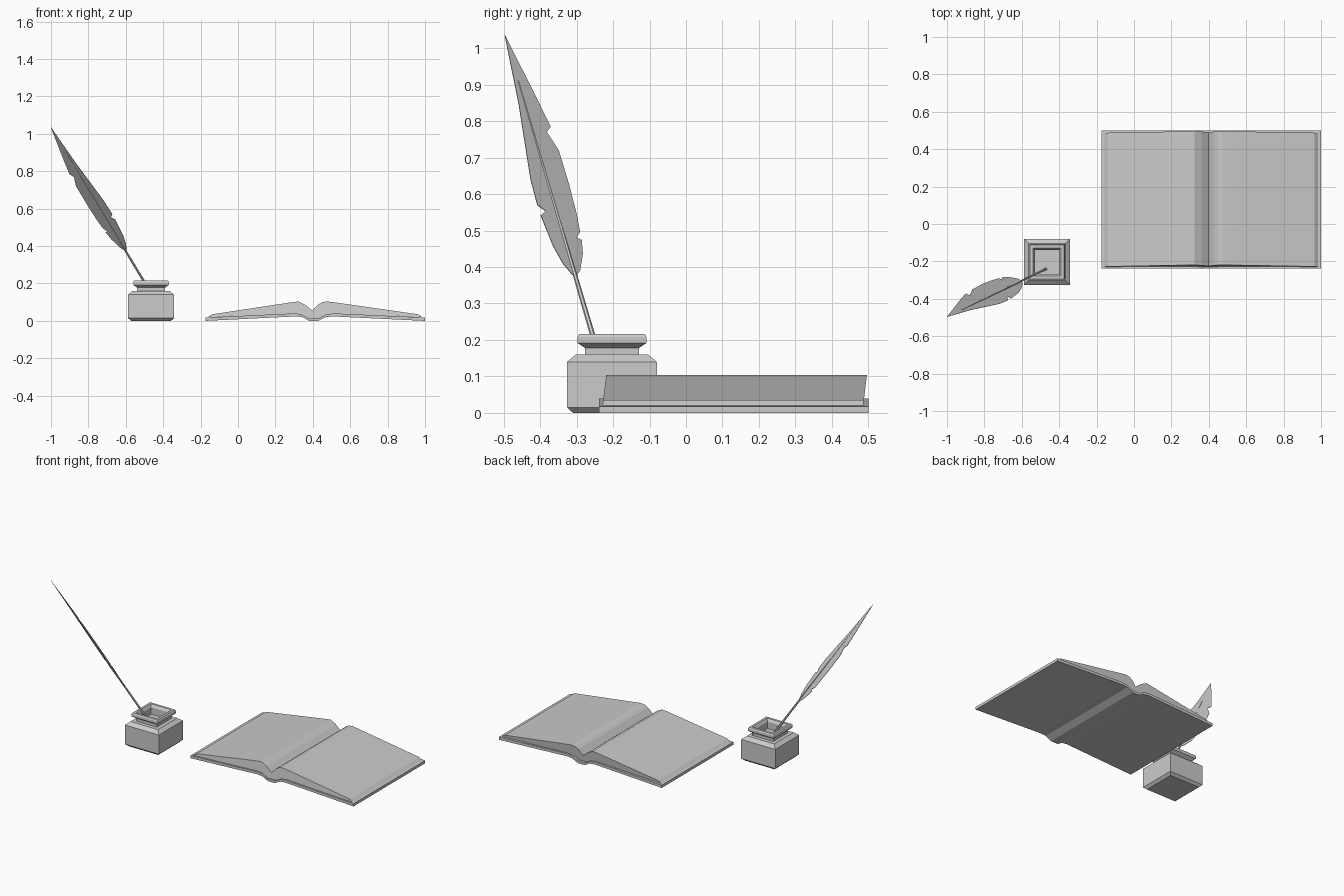
import bpy
import bmesh
from mathutils import Vector

cube = bpy.data.objects.get("Cube")
if cube:
    bpy.data.objects.remove(cube, do_unlink=True)

grey = bpy.data.materials.new("plain_grey")
grey.use_nodes = True
colour = (0.6, 0.6, 0.6, 1)
grey.diffuse_color = colour
grey.node_tree.nodes["Principled BSDF"].inputs["Base Color"].default_value = colour


def finish(name, bm):
    """Turn a bmesh into a named grey object."""
    bmesh.ops.recalc_face_normals(bm, faces=bm.faces)
    mesh = bpy.data.meshes.new(name)
    bm.to_mesh(mesh)
    bm.free()
    mesh.materials.append(grey)
    obj = bpy.data.objects.new(name, mesh)
    bpy.context.collection.objects.link(obj)
    return obj


def loft(name, rings):
    """Join matching closed rings of points and cap both ends."""
    bm = bmesh.new()
    loops = [[bm.verts.new(p) for p in ring] for ring in rings]
    n = len(loops[0])
    for a, b in zip(loops, loops[1:]):
        for i in range(n):
            j = (i + 1) % n
            bm.faces.new((a[i], a[j], b[j], b[i]))
    caps = [bm.faces.new(loops[0]), bm.faces.new(loops[-1])]
    bmesh.ops.triangulate(bm, faces=caps, ngon_method='EAR_CLIP')
    return finish(name, bm)


# Inkwell: square rings up the outside, over the rim and down into the hole
well_x, well_y = -0.465, -0.203
well_profile = [(0.107, 0), (0.123, 0.015), (0.123, 0.14), (0.099, 0.16),
                (0.074, 0.16), (0.074, 0.178), (0.095, 0.192), (0.095, 0.208),
                (0.09, 0.216), (0.075, 0.216), (0.064, 0.2), (0.064, 0.155)]
corners = [(-1, -1), (1, -1), (1, 1), (-1, 1)]
loft("inkwell", [[(well_x + h * cx, well_y + h * cy, z) for cx, cy in corners]
                 for h, z in well_profile])

# Book cover: thin bent board with a dipped spine
top_line = [(-0.175, 0.018), (0.3, 0.04), (0.34, 0.036), (0.375, 0.016),
            (0.435, 0.016), (0.475, 0.036), (0.515, 0.04), (1.0, 0.018)]
under_line = [(-0.175, 0), (0.31, 0.024), (0.345, 0.02), (0.38, 0),
              (0.43, 0), (0.47, 0.02), (0.505, 0.024), (1.0, 0)]
board = top_line + under_line[::-1]
loft("book_cover", [[(x, y, z) for x, z in board] for y in (-0.238, 0.5)])

# Page block: two slopes meeting in a gutter, leaning slightly backwards
page_top = [(-0.16, 0.02), (-0.14, 0.035), (0.29, 0.1), (0.323, 0.104),
            (0.36, 0.085), (0.398, 0.055), (0.43, 0.088), (0.45, 0.1),
            (0.476, 0.104), (0.51, 0.1), (0.965, 0.035), (0.985, 0.02)]
pages = page_top + [(x, z - 0.002) for x, z in top_line[-2:0:-1]]
loft("pages", [[(x, y + 0.12 * (z - 0.02), z) for x, z in pages]
               for y in (-0.229, 0.486)])


def on_shaft(z):
    """Point on the leaning line of the quill at a given height."""
    return Vector((-0.508 - 0.604 * (z - 0.22), -0.258 - 0.293 * (z - 0.22), z))


# Feather vane: flat notched outline (height, offset across the shaft)
back_edge = [(1.035, 0), (0.88, 0.033), (0.784, 0.052), (0.77, 0.037),
             (0.72, 0.055), (0.625, 0.056), (0.545, 0.053), (0.496, 0.048),
             (0.48, 0.034), (0.474, 0.046), (0.436, 0.038), (0.39, 0.017),
             (0.375, 0.002)]
front_edge = [(0.38, -0.008), (0.41, -0.024), (0.458, -0.037), (0.542, -0.046),
              (0.553, -0.029), (0.57, -0.047), (0.64, -0.045), (0.729, -0.033),
              (0.847, -0.017)]
across = Vector((-1, 1, 0))
along = on_shaft(1) - on_shaft(0)
facing = along.cross(across).normalized()
outline = [on_shaft(z) + across * s for z, s in back_edge + front_edge]
loft("feather_vane", [[p + facing * t for p in outline] for t in (-0.001, 0.001)])

# Quill shaft: tapered six-sided rod
bm = bmesh.new()
start, end = on_shaft(0.16), on_shaft(0.91)
bmesh.ops.create_cone(bm, cap_ends=True, segments=6, radius1=0.0075,
                      radius2=0.002, depth=(end - start).length)
shaft = finish("quill_shaft", bm)
shaft.rotation_euler = along.to_track_quat('Z', 'Y').to_euler()
shaft.location = (start + end) / 2
